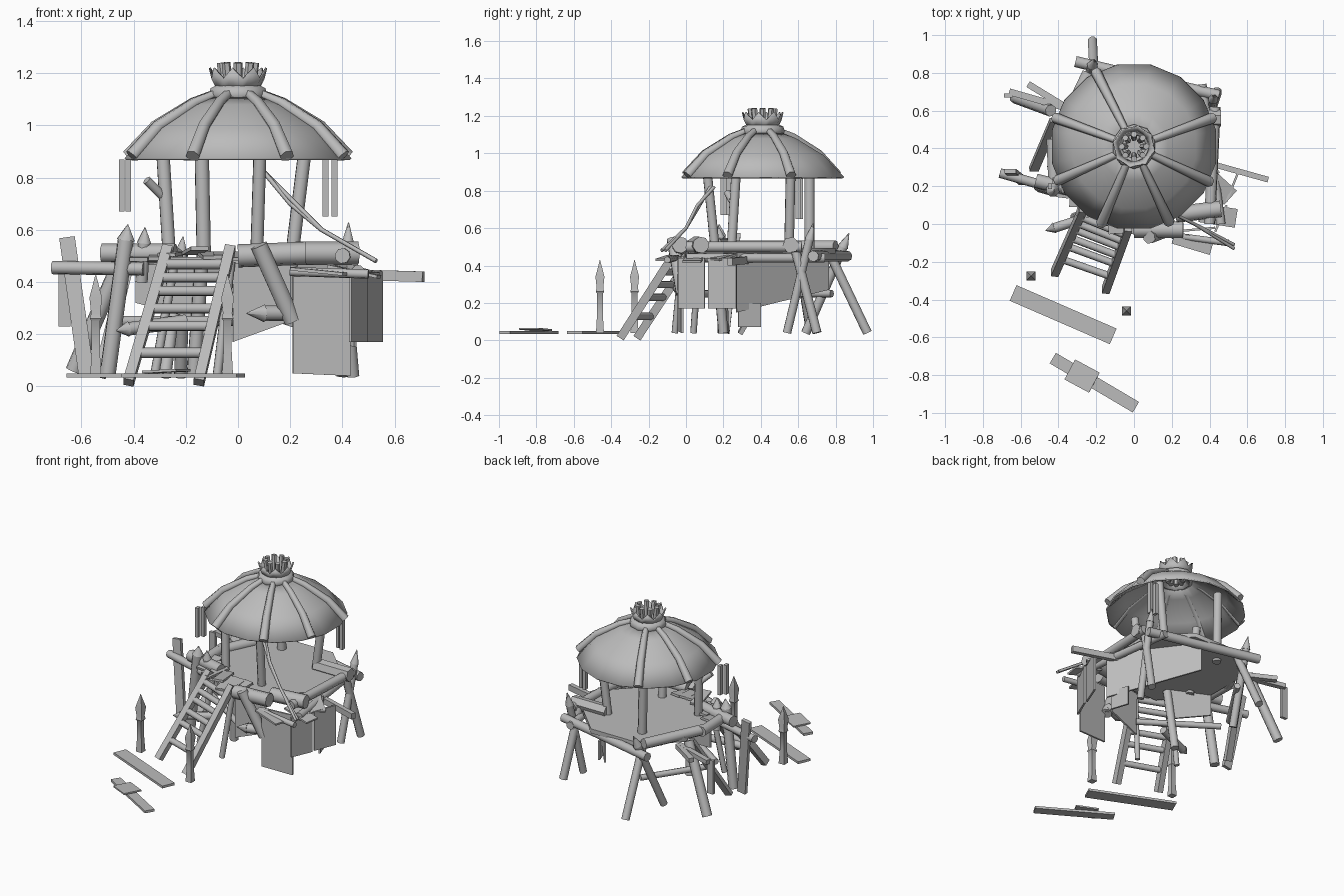
import bpy, bmesh, math, random
from mathutils import Vector, Matrix

cube = bpy.data.objects.get("Cube")
if cube:
    bpy.data.objects.remove(cube)
random.seed(4)
CENTRE = Vector((0, 0.41, 0))

grey = bpy.data.materials.new("weathered grey")
grey.use_nodes = True
grey.diffuse_color = (0.5, 0.5, 0.5, 1)
shader = next(n for n in grey.node_tree.nodes if n.type == 'BSDF_PRINCIPLED')
shader.inputs["Base Color"].default_value = grey.diffuse_color


def finish(name, bm, thickness=0):
    bmesh.ops.recalc_face_normals(bm, faces=bm.faces)
    mesh = bpy.data.meshes.new(name)
    bm.to_mesh(mesh)
    bm.free()
    mesh.materials.append(grey)
    obj = bpy.data.objects.new(name, mesh)
    bpy.context.collection.objects.link(obj)
    if thickness:
        solid = obj.modifiers.new("thickness", 'SOLIDIFY')
        solid.thickness = thickness
        solid.offset = 0
    return obj


def frame(a, b, facing):
    """Matrix centred between a and b, z along the part, y towards facing."""
    z = (b - a).normalized()
    x = Vector(facing).cross(z).normalized()
    rot = Matrix((x, z.cross(x), z)).transposed().to_4x4()
    return Matrix.Translation((a + b) / 2) @ rot


def log(name, a, b, r, tip=0, sides=8):
    """Round timber from a to b, with an optional sharpened end."""
    a, b = Vector(a), Vector(b)
    bm = bmesh.new()
    hint = (0.31, 0.9, 0.17)
    bmesh.ops.create_cone(bm, cap_ends=True, segments=sides, radius1=r, radius2=r,
                          depth=(b - a).length, matrix=frame(a, b, hint))
    if tip:
        end = b + (b - a).normalized() * tip
        bmesh.ops.create_cone(bm, cap_ends=True, segments=sides, radius1=r * 1.15,
                              radius2=0.002, depth=tip, matrix=frame(b, end, hint))
    return finish(name, bm)


def plank(name, a, b, width, thick=0.02, facing=(0, 0, 1)):
    a, b = Vector(a), Vector(b)
    bm = bmesh.new()
    size = Matrix.Diagonal((width, thick, (b - a).length, 1))
    bmesh.ops.create_cube(bm, size=1, matrix=frame(a, b, facing) @ size)
    return finish(name, bm)


def hide_panel(name, start, end, top, low_start, low_end):
    """Thin upright sheet hanging between two ground points."""
    bm = bmesh.new()
    corners = [(*start, top), (*end, top), (*end, low_end), (*start, low_start)]
    bm.faces.new([bm.verts.new(c) for c in corners])
    return finish(name, bm, 0.012)


def lathe(name, profile, sides, thickness=0, closed=False, centre=CENTRE):
    bm = bmesh.new()
    rings = []
    for r, z in profile:
        ring = []
        for i in range(sides):
            t = math.tau * (i + 0.5) / sides
            ring.append(bm.verts.new(centre + Vector((r * math.cos(t), r * math.sin(t), z))))
        rings.append(ring)
    pairs = list(zip(rings, rings[1:]))
    if closed:
        pairs.append((rings[-1], rings[0]))
    for low, high in pairs:
        for i in range(sides):
            j = (i + 1) % sides
            bm.faces.new((low[i], low[j], high[j], high[i]))
    return finish(name, bm, thickness)


def polar(angle, r, z):
    t = math.radians(angle)
    return CENTRE + Vector((r * math.cos(t), r * math.sin(t), z))


def bent_pole(name, points, radius, flare=1):
    curve = bpy.data.curves.new(name, 'CURVE')
    curve.dimensions = '3D'
    curve.bevel_depth = radius
    curve.bevel_resolution = 1
    curve.use_fill_caps = True
    spline = curve.splines.new('POLY')
    spline.points.add(len(points) - 1)
    for i, (p, co) in enumerate(zip(spline.points, points)):
        p.co = (*co, 1)
        p.radius = 1 + (flare - 1) * i / (len(points) - 1)
    curve.materials.append(grey)
    obj = bpy.data.objects.new(name, curve)
    bpy.context.collection.objects.link(obj)


# Domed roof, ribs, collar and jagged crown
DOME = [(0.09, 1.11), (0.18, 1.075), (0.33, 0.985), (0.44, 0.87)]
lathe("roof_dome", DOME, 16, 0.01)
for angle in (20, 117, 160, 204, 247, 295, 335):
    bent_pole("roof_rib", [polar(angle, r * 1.01, z + 0.012) for r, z in DOME], 0.018, 1.6)
ring = [(0.09 + 0.028 * math.cos(t), 1.12 + 0.032 * math.sin(t))
        for t in (math.tau * k / 8 for k in range(8))]
lathe("roof_collar", ring, 10, closed=True)

crown = lathe("roof_crown", [(0.075, 1.13), (0.1, 1.18)], 16, 0.008)
for v in crown.data.vertices:
    if v.co.z > 1.16 and v.index % 2:
        v.co += Vector((v.co.x, v.co.y - CENTRE.y, 0)) * 0.1 + Vector((0, 0, 0.04))
for k in range(8):
    log("crown_stick", polar(k * 45, 0.045, 1.1), polar(k * 45, 0.065, 1.24), 0.017, sides=6)

# Strips hanging from the eave
for x, y, z in ((-0.445, 0.2, 0.67), (-0.42, 0.23, 0.67), (0.335, 0.61, 0.65), (0.37, 0.6, 0.65)):
    plank("eave_strip", (x, y, 0.87), (x, y, z), 0.022, 0.03, (0, 1, 0))

# Posts between floor and roof
log("front_right_post", (-0.26, 0.24, 0.45), (-0.29, 0.27, 0.93), 0.027)
log("back_right_post", (-0.13, 0.66, 0.45), (-0.14, 0.66, 0.95), 0.029)
log("front_left_post", (0.07, 0.16, 0.45), (0.085, 0.11, 0.93), 0.026)
log("back_left_post", (0.2, 0.55, 0.45), (0.26, 0.56, 0.93), 0.027)
log("post_branch", (-0.28, 0.26, 0.72), (-0.35, 0.22, 0.79), 0.018)
for k in (0, 0.02):
    bent_pole("sagging_rail", [(0.1, 0.13 + k, 0.82), (0.2, 0.06, 0.7 + k), (0.32, 0, 0.6),
                               (0.53, -0.13 + k, 0.48)], 0.009)

# Deck and edge timbers
lathe("deck", [(0.001, 0.495), (0.42, 0.495), (0.42, 0.465), (0.001, 0.465)], 8)
log("front_log", (0, -0.03, 0.5), (0.26, -0.03, 0.51), 0.045)
log("left_log", (0.4, 0, 0.5), (0.43, 0.62, 0.5), 0.03)
log("cross_log", (0.2, 0.56, 0.51), (0.46, 0.56, 0.51), 0.045, sides=6)
log("front_left_log", (0.22, 0.05, 0.51), (0.46, 0.08, 0.51), 0.045)
log("side_beam", (0.46, 0, 0.44), (0.36, 0.74, 0.44), 0.026)
log("back_beam", (0.45, 0.68, 0.45), (-0.31, 0.86, 0.45), 0.03)
log("right_back_log", (-0.24, 0.8, 0.5), (-0.43, 0.4, 0.5), 0.035)
log("right_front_log", (-0.43, 0.45, 0.5), (-0.42, 0.2, 0.5), 0.035)
log("right_corner_log", (-0.52, 0.23, 0.51), (-0.24, 0.16, 0.51), 0.038)
log("right_outrigger", (-0.71, 0.27, 0.455), (-0.36, 0.17, 0.45), 0.026)
plank("left_outrigger", (0.37, 0.33, 0.43), (0.71, 0.235, 0.42), 0.03, 0.04)
plank("back_outrigger_a", (-0.66, 0.7, 0.45), (-0.38, 0.62, 0.46), 0.035, 0.03)
plank("back_outrigger_b", (-0.56, 0.74, 0.45), (-0.38, 0.63, 0.46), 0.035, 0.03)
plank("outrigger_strip", (-0.665, 0.68, 0.46), (-0.665, 0.68, 0.23), 0.045, 0.02, (0, 1, 0))
for k in range(7):
    x = -0.36 + k * 0.06
    y = max(0.14 - k * 0.05, -0.05)
    plank("broken_floor_board", (x, y + 0.17, 0.51), (x + random.uniform(-0.04, 0.04), y,
          random.uniform(0.48, 0.54)), 0.07, 0.014)
plank("awning_board_a", (0.4, 0.24, 0.46), (0.51, 0.14, 0.43), 0.1, 0.012)
plank("awning_board_b", (0.35, 0.06, 0.46), (0.54, 0.03, 0.42), 0.1, 0.012)
plank("awning_board_c", (0.21, -0.07, 0.45), (0.41, -0.13, 0.43), 0.07, 0.012)
log("awning_rail", (0.2, -0.06, 0.44), (0.5, -0.1, 0.43), 0.018)

# Hanging side panels
hide_panel("tall_front_panel", (0.21, -0.04), (0.43, -0.02), 0.45, 0.05, 0.04)
hide_panel("left_panel_a", (0.43, -0.04), (0.49, 0.1), 0.44, 0.17, 0.17)
hide_panel("left_panel_b", (0.49, 0.12), (0.55, 0.27), 0.44, 0.17, 0.17)
hide_panel("left_back_panel", (0.45, 0.27), (0.08, 0.76), 0.47, 0.15, 0.27)
hide_panel("low_panel", (0.42, 0.28), (0.38, 0.4), 0.2, 0.07, 0.07)
hide_panel("front_panel", (-0.02, 0), (0.2, 0.02), 0.47, 0.17, 0.25)
hide_panel("ladder_panel", (-0.39, 0.29), (-0.13, 0.17), 0.48, 0.32, 0.25)

# Splayed legs and sharpened stakes
FEET = 0.04
log("back_leg_a", (-0.22, 0.97, FEET), (-0.21, 0.77, 0.46), 0.026)
log("back_leg_b", (-0.28, 0.64, FEET), (-0.22, 0.84, 0.5), 0.026, tip=0.08)
log("left_leg_a", (0.44, 0.7, FEET), (0.4, 0.58, 0.5), 0.026)
log("left_leg_b", (0.4, 0.54, FEET), (0.42, 0.66, 0.54), 0.024, tip=0.09)
log("right_leg_a", (-0.63, 0.67, 0.06), (-0.44, 0.6, 0.5), 0.032)
plank("right_leg_b", (-0.58, 0.22, FEET), (-0.655, 0.28, 0.57), 0.06, 0.025, (0, 1, 0))
log("right_leg_c", (-0.5, 0.2, FEET), (-0.43, 0.18, 0.56), 0.032, tip=0.06)
plank("right_leg_d", (-0.53, 0.29, FEET), (-0.42, 0.55, 0.48), 0.05, 0.025, (0, 1, 0))
log("front_leg", (-0.17, 0.2, FEET), (-0.14, 0.16, 0.46), 0.028)
log("front_stake", (-0.37, 0.2, 0.4), (-0.36, 0.18, 0.55), 0.025, tip=0.06)
log("front_brace", (0.21, -0.02, 0.25), (0.08, -0.07, 0.54), 0.035)
log("front_spike", (0.22, 0, 0.28), (0.1, -0.04, 0.28), 0.03, tip=0.07)
log("low_brace", (-0.2, 0.05, 0.25), (-0.42, -0.02, 0.22), 0.026, tip=0.05)
log("under_beam", (-0.45, 0.4, 0.25), (-0.2, 0.78, 0.25), 0.02)
log("under_cross_beam", (0, 0.02, 0.25), (-0.45, 0.32, 0.25), 0.02)

# Ladder: rails, rungs and rear struts
rails = [(Vector((-0.42, -0.26, 0.015)), Vector((-0.27, 0.08, 0.53))),
         (Vector((-0.15, -0.35, 0.015)), Vector((-0.03, -0.02, 0.53)))]
for low, high in rails:
    plank("ladder_rail", low, high, 0.045, 0.04, (1, 0, 0))
    log("ladder_strut", (high.x - 0.05, high.y - 0.04, FEET), high * 0.9, 0.018)
for t in (0.22, 0.42, 0.55, 0.68, 0.78, 0.88):
    left, right = [low.lerp(high, t) for low, high in rails]
    log("ladder_rung", left, right, 0.02)

# Freestanding spear markers
for x, y in ((-0.545, -0.275), (-0.04, -0.46)):
    lathe("spear_marker", [(0.001, 0.04), (0.03, 0.04), (0.022, 0.14), (0.022, 0.25), (0.032, 0.26),
          (0.025, 0.28), (0.034, 0.34), (0.001, 0.43)], 4, centre=Vector((x, y, 0)))

# Fallen boards on the ground
plank("fallen_board_a", (-0.64, -0.365, 0.042), (-0.11, -0.595, 0.042), 0.09, 0.016)
plank("fallen_board_b", (-0.43, -0.71, 0.042), (0.01, -0.97, 0.042), 0.065, 0.016)
plank("fallen_chip", (-0.34, -0.77, 0.055), (-0.21, -0.84, 0.062), 0.12, 0.01)

# Soften round timbers while keeping crisp edges
bpy.ops.object.select_all(action='DESELECT')
for obj in bpy.context.scene.objects:
    if obj.type == 'MESH' and grey.name in obj.data.materials and len(obj.data.polygons) > 1:
        obj.select_set(True)
        bpy.context.view_layer.objects.active = obj
bpy.ops.object.shade_smooth_by_angle(angle=math.radians(46))
